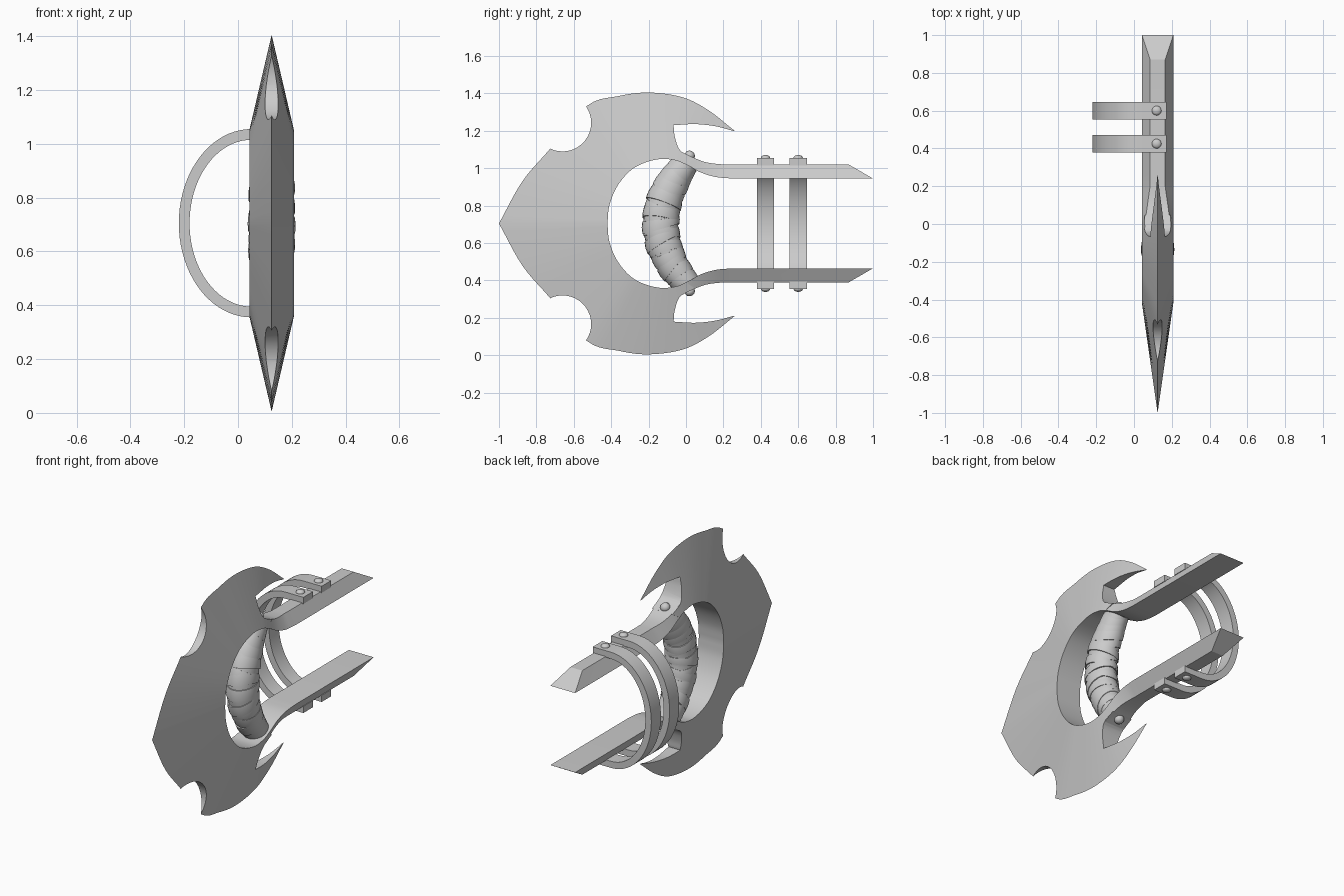
import bpy, bmesh, math, random
from mathutils import Vector

if "Cube" in bpy.data.objects:
    bpy.data.objects.remove(bpy.data.objects["Cube"])
random.seed(4)

CX, MID, HALF = 0.125, 0.705, 0.083   # blade plane, mirror height, half thickness

metal = bpy.data.materials.new("grey_metal")
metal.use_nodes = True
GREY = (0.6, 0.6, 0.6, 1)
metal.diffuse_color = GREY
metal.node_tree.nodes["Principled BSDF"].inputs["Base Color"].default_value = GREY


def loft(name, sections):
    """Skin a run of equal-length closed sections and cap both ends."""
    bm = bmesh.new()
    rings = [[bm.verts.new(p) for p in s] for s in sections]
    n = len(rings[0])
    for a, b in zip(rings, rings[1:]):
        for i in range(n):
            j = (i + 1) % n
            bm.faces.new((a[i], a[j], b[j], b[i]))
    bm.faces.new(rings[0])
    bm.faces.new(rings[-1])
    bmesh.ops.recalc_face_normals(bm, faces=bm.faces)
    mesh = bpy.data.meshes.new(name)
    bm.to_mesh(mesh)
    bm.free()
    mesh.materials.append(metal)
    ob = bpy.data.objects.new(name, mesh)
    bpy.context.collection.objects.link(ob)
    return ob


def select(ob):
    bpy.ops.object.select_all(action="DESELECT")
    ob.select_set(True)
    bpy.context.view_layer.objects.active = ob


def smooth(ob, angle=30):
    select(ob)
    bpy.ops.object.shade_smooth_by_angle(angle=math.radians(angle))


def spline(pts, steps=5):
    """Catmull-Rom curve through the points."""
    p = [Vector(q) for q in pts]
    p = [2 * p[0] - p[1]] + p + [2 * p[-1] - p[-2]]
    out = []
    for i in range(1, len(p) - 2):
        a, b, c, d = p[i - 1:i + 3]
        for k in range(steps):
            t = k / steps
            out.append(0.5 * (2 * b + (c - a) * t + (2 * a - 5 * b + 4 * c - d) * t * t
                              + (3 * b - a - 3 * c + d) * t ** 3))
    return out + [p[-2]]


def flip(z, side):
    return MID + side * (z - MID)


# Blade head: thick at the round opening, sharp along the outer edge
opening = spline([(-.42, .705), (-.41, .80), (-.37, .90), (-.30, .985), (-.22, 1.03),
                  (-.13, 1.05), (-.06, 1.043), (-.025, 1.032), (0, 1.02)])
edge = spline([(-1, .705), (-.875, .93), (-.73, 1.10), (-.53, 1.333), (-.36, 1.386),
               (-.2, 1.405), (-.02, 1.38), (.12, 1.31), (.26, 1.2)])


def wedge(i, side):
    (y, z), (ey, ez) = opening[i], edge[i]
    z, ez = flip(z, side), flip(ez, side)
    return [(CX - HALF, y, z), (CX + HALF, y, z), (CX, ey, ez)]


last = len(edge) - 1
head = loft("blade_head", [wedge(i, 1) for i in range(last, -1, -1)]
            + [wedge(i, -1) for i in range(1, last + 1)])

# Cutters: round notch in the outer edge, hooked gap behind the head
notch = [(-.66 + .153 * math.cos(k * math.tau / 40), 1.243 + .153 * math.sin(k * math.tau / 40))
         for k in range(40)]
gap = spline([(.262, 1.197), (.16, 1.224), (.05, 1.236), (-.068, 1.23)], 6)
gap += spline([(-.066, 1.225), (-.06, 1.17), (-.035, 1.1), (.02, 1.066), (.1, 1.034)], 4)
gap += [Vector((.4, 1.0)), Vector((.4, 1.17))]
for side in (1, -1):
    for outline in (notch, gap):
        cutter = loft("cutter", [[(x, y, flip(z, side)) for y, z in outline]
                                 for x in (CX - .3, CX + .3)])
        cutter.hide_render = True
        mod = head.modifiers.new("cut", "BOOLEAN")
        mod.object, mod.operation, mod.solver = cutter, "DIFFERENCE", "EXACT"
        select(head)
        bpy.ops.object.modifier_apply(modifier=mod.name)
        bpy.data.objects.remove(cutter)
smooth(head, 25)

# Arms: trapezoid bars, narrow on the outside, sliced at the end
under = spline([(-.03, 1.034), (.02, 1.01), (.08, .977), (.16, .953), (.25, .945)], 4)
over = spline([(-.03, 1.092), (.02, 1.066), (.1, 1.034), (.18, 1.022), (.25, 1.02)], 4)
under.append(Vector((1, .945)))
over.append(Vector((.87, 1.02)))
for side, label in ((1, "upper"), (-1, "lower")):
    sections = []
    for (y, z), (ty, tz) in zip(under, over):
        w = .04 + .028 * max(0, min(1, (.2 - ty) / .2))
        z, tz = flip(z, side), flip(tz, side)
        sections.append([(CX - HALF, y, z), (CX + HALF, y, z), (CX + w, ty, tz), (CX - w, ty, tz)])
    smooth(loft(label + "_arm", sections), 25)


# Rivets: low domes
def rivet(name, loc, tilt, radius=.025, height=.016):
    bpy.ops.mesh.primitive_uv_sphere_add(segments=20, ring_count=10, radius=1,
                                         location=loc, rotation=(tilt, 0, 0))
    ob = bpy.context.object
    ob.name = name
    ob.scale = (radius, radius, height)
    ob.data.materials.append(metal)
    smooth(ob, 60)


# Straps: half-oval bands with straight tabs riveted over the arms
def strap_point(a, inset):
    return (.05 - (.27 - inset) * math.cos(a), MID + (.35 - inset) * math.sin(a))


for y, label in ((.425, "front"), (.6, "rear")):
    pairs = [(strap_point(a, 0), strap_point(a, .04))
             for a in (math.pi * (k / 40 - .5) for k in range(41))]
    top = ((.172, MID + .35), (.172, MID + .31))
    bottom = ((.172, MID - .35), (.172, MID - .31))
    sections = [[(ox, y - .046, oz), (ox, y + .046, oz), (ix, y + .046, iz), (ix, y - .046, iz)]
                for (ox, oz), (ix, iz) in [bottom] + pairs + [top]]
    smooth(loft(label + "_strap", sections))
    for side in (1, -1):
        rivet(label + "_strap_rivet", (.12, y, flip(MID + .35, side)), 0)

for side in (1, -1):
    rivet("grip_rivet", (CX, .02, flip(1.068, side)), -.5 * side, .028, .026)


# Grip: bowed core wrapped in tilted overlapping bands
def grip_ring(s, scale, lean=0, phase=0):
    centre = Vector((CX, -.135 + .14 * s * s, MID + .325 * s))
    tangent = Vector((0, .28 * s, .325)).normalized()
    normal = Vector((0, tangent.z, -tangent.y))
    ry, rx = (.096 - .026 * s * s) * scale, (.084 - .018 * s * s) * scale
    ring = []
    for k in range(24):
        a = math.tau * k / 24
        ring.append(centre + Vector((rx * math.cos(a), 0, 0)) + normal * ry * math.sin(a)
                    + tangent * lean * math.cos(a + phase))
    return ring


smooth(loft("grip_core", [grip_ring(k / 12 - 1, .97) for k in range(25)]))
BANDS = 15
for k in range(BANDS):
    s = -.93 + 1.86 * k / (BANDS - 1)
    lean, phase = random.uniform(.008, .028), random.uniform(0, math.tau)
    big = random.uniform(1.0, 1.06)
    smooth(loft("grip_wrap", [grip_ring(s - .085, big, lean, phase),
                              grip_ring(s, big + .01, lean, phase),
                              grip_ring(s + .075, big - .03, lean, phase)]))
